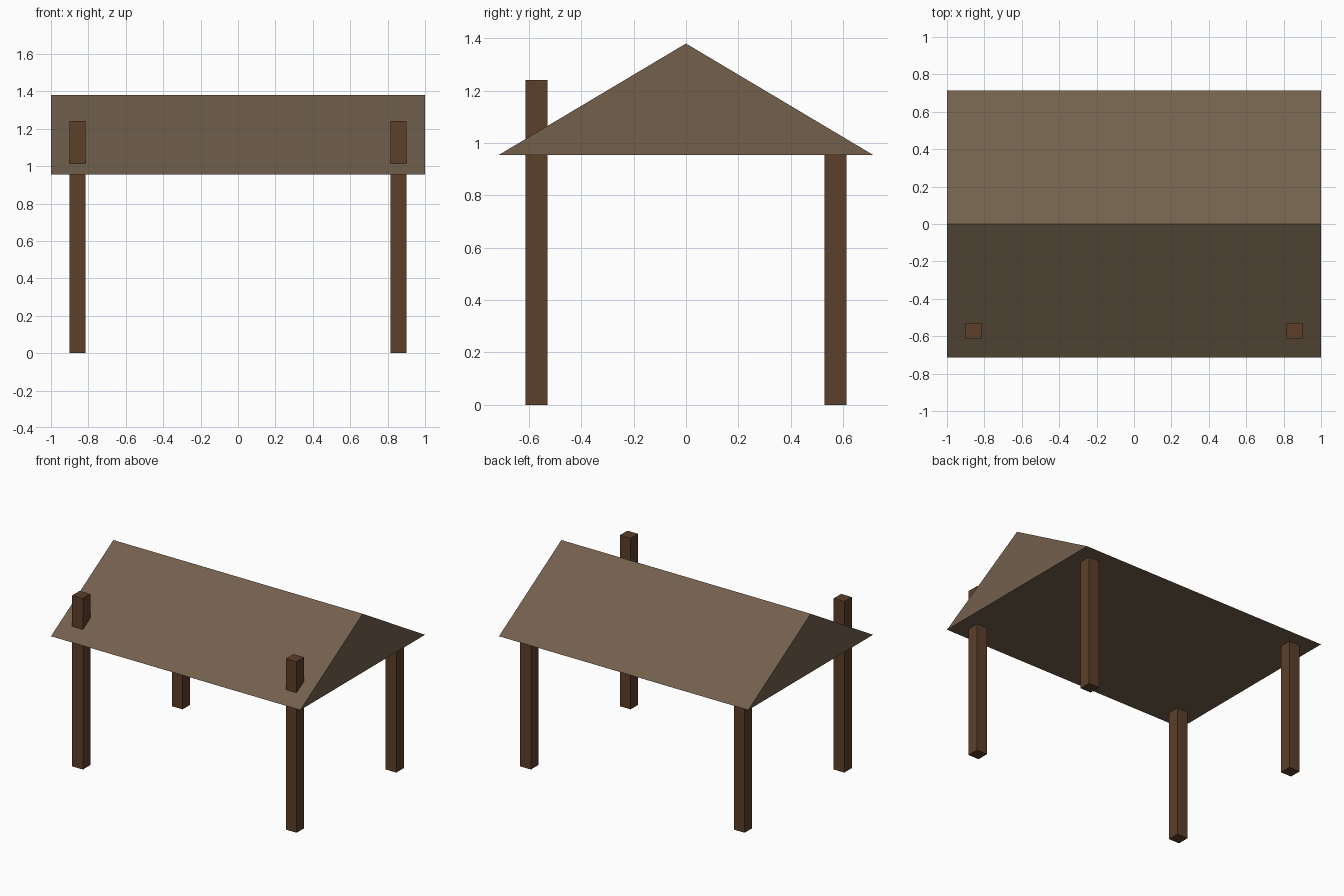
import bpy, bmesh

if "Cube" in bpy.data.objects:
    bpy.data.objects.remove(bpy.data.objects["Cube"])


def material(name, rgb):
    mat = bpy.data.materials.new(name)
    mat.diffuse_color = (*rgb, 1.0)
    mat.use_nodes = True
    mat.node_tree.nodes["Principled BSDF"].inputs["Base Color"].default_value = mat.diffuse_color
    return mat


def finish(bm, name, mat):
    bmesh.ops.recalc_face_normals(bm, faces=bm.faces)
    mesh = bpy.data.meshes.new(name)
    bm.to_mesh(mesh)
    bm.free()
    mesh.materials.append(mat)
    obj = bpy.data.objects.new(name, mesh)
    bpy.context.collection.objects.link(obj)
    return obj


roof_mat = material("roof_wood", (0.17, 0.117, 0.073))
post_mat = material("post_wood", (0.11, 0.05, 0.023))

EAVE, RIDGE = 0.955, 1.38
HALF_LENGTH, HALF_SPAN = 1.0, 0.714
POST = 0.0857


def add_post(name, x, y, height):
    bm = bmesh.new()
    bmesh.ops.create_cube(bm, size=1.0)
    bmesh.ops.scale(bm, vec=(POST, POST, height), verts=bm.verts)
    bmesh.ops.translate(bm, vec=(x, y, height / 2), verts=bm.verts)
    finish(bm, name, post_mat)


# Posts: the tall front pair pokes through the roof, the back pair ends at the eave
for side, x in (("left", -0.857), ("right", 0.857)):
    add_post(f"front_post_{side}", x, -0.571, 1.24)
    add_post(f"back_post_{side}", x, 0.571, EAVE + 0.005)

# Gable roof: closed triangular prism, profile swept along x
bm = bmesh.new()
profile = [(-HALF_SPAN, EAVE), (HALF_SPAN, EAVE), (0, RIDGE)]
gable = bm.faces.new([bm.verts.new((-HALF_LENGTH, y, z)) for y, z in profile])
swept = bmesh.ops.extrude_face_region(bm, geom=[gable], use_keep_orig=True)["geom"]
bmesh.ops.translate(bm, vec=(2 * HALF_LENGTH, 0, 0),
                    verts=[g for g in swept if isinstance(g, bmesh.types.BMVert)])
finish(bm, "gable_roof", roof_mat)
